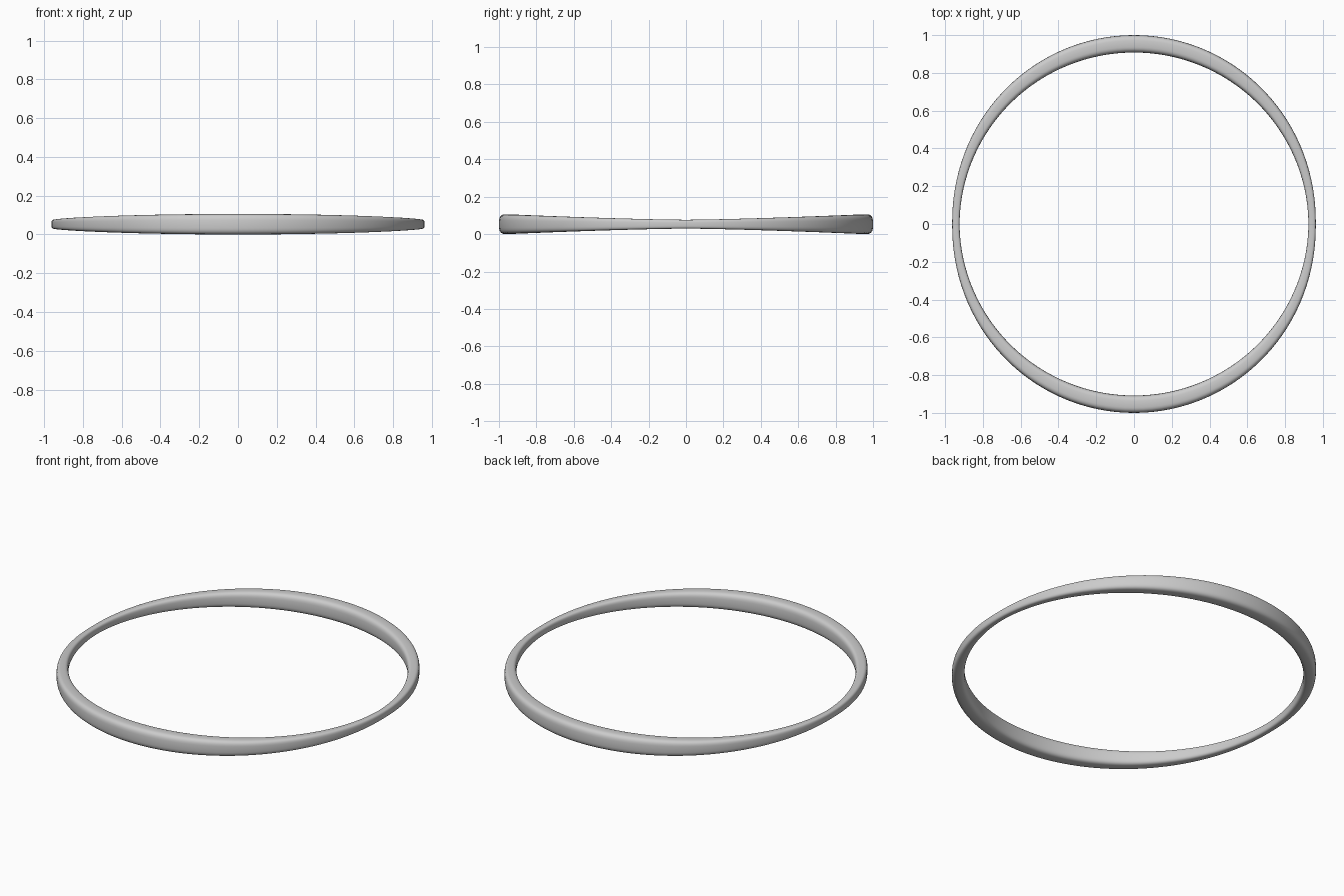
import bpy, bmesh, math

if "Cube" in bpy.data.objects:
    bpy.data.objects.remove(bpy.data.objects["Cube"])

SEG, SIDES = 128, 32
Z_MID = 0.053

def spow(v, p):
    return math.copysign(abs(v) ** p, v)

bm = bmesh.new()
rings = []
# Sweep a rounded-square section round the loop, thick at front/back, thin at the sides
for i in range(SEG):
    a = 2 * math.pi * i / SEG
    t = abs(math.sin(a)) ** 1.4
    half_w = 0.0195 + 0.0265 * t
    half_h = 0.0235 + 0.0295 * t
    r = 0.943 + 0.011 * t
    ring = []
    for j in range(SIDES):
        b = 2 * math.pi * j / SIDES
        rad = r + half_w * spow(math.cos(b), 0.6)
        z = Z_MID + half_h * spow(math.sin(b), 0.6)
        ring.append(bm.verts.new((rad * math.cos(a), rad * math.sin(a), z)))
    rings.append(ring)

for i in range(SEG):
    p, q = rings[i], rings[(i + 1) % SEG]
    for j in range(SIDES):
        k = (j + 1) % SIDES
        bm.faces.new((p[j], q[j], q[k], p[k])).smooth = True

bmesh.ops.recalc_face_normals(bm, faces=bm.faces)
mesh = bpy.data.meshes.new("bangle_ring")
bm.to_mesh(mesh)
bm.free()
obj = bpy.data.objects.new("bangle_ring", mesh)
bpy.context.collection.objects.link(obj)
